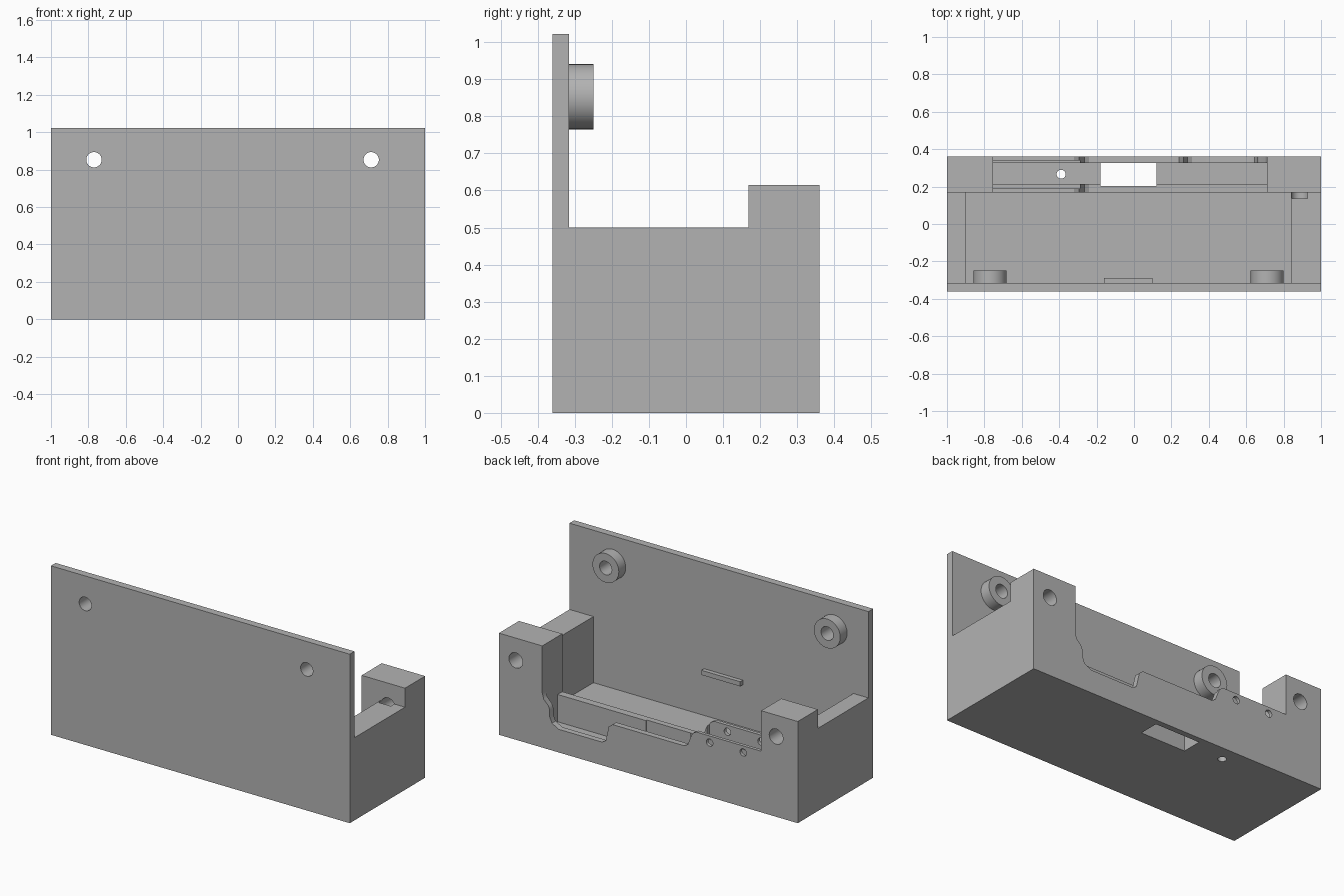
import bpy, bmesh
from math import pi
from mathutils import Matrix

old = bpy.data.objects.get("Cube")
if old:
    bpy.data.objects.remove(old)

grey = bpy.data.materials.new("plain grey")
grey.use_nodes = True
grey.diffuse_color = (0.45, 0.45, 0.45, 1)
grey.node_tree.nodes["Principled BSDF"].inputs["Base Color"].default_value = (0.45, 0.45, 0.45, 1)


def add(name, bm):
    bmesh.ops.recalc_face_normals(bm, faces=bm.faces)
    mesh = bpy.data.meshes.new(name)
    bm.to_mesh(mesh)
    bm.free()
    mesh.materials.append(grey)
    ob = bpy.data.objects.new(name, mesh)
    bpy.context.scene.collection.objects.link(ob)
    return ob


def prism(name, points, axis, lo, hi):
    """Extrude a profile along x (points are y, z) or along y (points are x, z)."""
    bm = bmesh.new()
    place = (lambda a, b: (lo, a, b)) if axis == "x" else (lambda a, b: (a, lo, b))
    face = bm.faces.new([bm.verts.new(place(a, b)) for a, b in points])
    grown = bmesh.ops.extrude_face_region(bm, geom=[face])["geom"]
    shift = (hi - lo, 0, 0) if axis == "x" else (0, hi - lo, 0)
    bmesh.ops.translate(bm, vec=shift, verts=[v for v in grown if isinstance(v, bmesh.types.BMVert)])
    return add(name, bm)


def box(name, x, y, z):
    return prism(name, [(x[0], z[0]), (x[1], z[0]), (x[1], z[1]), (x[0], z[1])], "y", *y)


def rod(name, centre, radius, length, along_y=True):
    bm = bmesh.new()
    turn = Matrix.Rotation(pi / 2, 4, "X") if along_y else Matrix()
    bmesh.ops.create_cone(bm, cap_ends=True, segments=40, radius1=radius, radius2=radius,
                          depth=length, matrix=Matrix.Translation(centre) @ turn)
    return add(name, bm)


def select(ob):
    bpy.ops.object.select_all(action="DESELECT")
    ob.select_set(True)
    bpy.context.view_layer.objects.active = ob


def cut(ob, cutter):
    select(ob)
    mod = ob.modifiers.new("cut", "BOOLEAN")
    mod.operation = "DIFFERENCE"
    mod.solver = "EXACT"
    mod.object = cutter
    bpy.ops.object.modifier_apply(modifier=mod.name)
    bpy.data.objects.remove(cutter)


# Body: tall front plate, low side walls and raised rear in one side profile
body = prism("housing_body", [(-.36, 0), (.36, 0), (.36, .615), (.168, .615), (.168, .5),
                              (-.315, .5), (-.315, 1.022), (-.36, 1.022)], "x", -1, 1)

# Main compartment and narrow rear channel
cut(body, box("compartment", (-.9, .84), (-.315, .168), (.1, .9)))
cut(body, box("channel", (-.755, .71), (.213, .325), (.1, .9)))

# Stepped openings in the outer and inner rear walls
step = [(-.24, .265), (-.265, .28), (-.28, .32), (-.295, .355), (-.32, .37),
        (-.755, .37), (-.755, .8)]
outer = [(.71, .8), (.71, .33), (.70, .295), (.67, .265), (.66, .24), (.66, .2), (.645, .165),
         (.60, .14), (.31, .14), (.285, .155), (.275, .2), (.265, .245), (.24, .265)]
cut(body, prism("outer_opening", outer + step, "y", .27, .45))
cut(body, prism("inner_opening", [(.71, .8), (.71, .265)] + step, "y", .1, .275))

# Ledge for a board, and the slot and small hole through the channel floor
cut(body, box("ledge", (-.755, -.29), (.19, .34), (.265, .8)))
cut(body, box("floor_slot", (-.18, .12), (.204, .325), (-.1, .7)))
cut(body, rod("floor_hole", (-.39, .266, .05), .024, .3, False))

# Mounting holes through the rear blocks; one runs on as a groove in the side wall
cut(body, rod("left_block_hole", (.887, .285, .48), .046, .3))
cut(body, rod("right_block_hole", (-.855, .285, .485), .046, .3))

# Pin holes through both walls beside the ledge
for x in (-.41, -.635):
    cut(body, rod("pin_hole", (x, .28, .33), .022, .3))

# Round bosses behind the front plate, drilled through
for side, x in (("right", -.77), ("left", .712)):
    boss = rod(side + "_boss", (x, -.2825, .853), .088, .067)
    for part in (body, boss):
        cut(part, rod("screw_hole", (x, -.3, .853), .041, .3))
    select(boss)
    bpy.ops.object.shade_smooth_by_angle()

# Small catch rib inside the front plate
box("catch_rib", (-.16, .1), (-.316, -.289), (.355, .383))

select(body)
bpy.ops.object.shade_smooth_by_angle()
